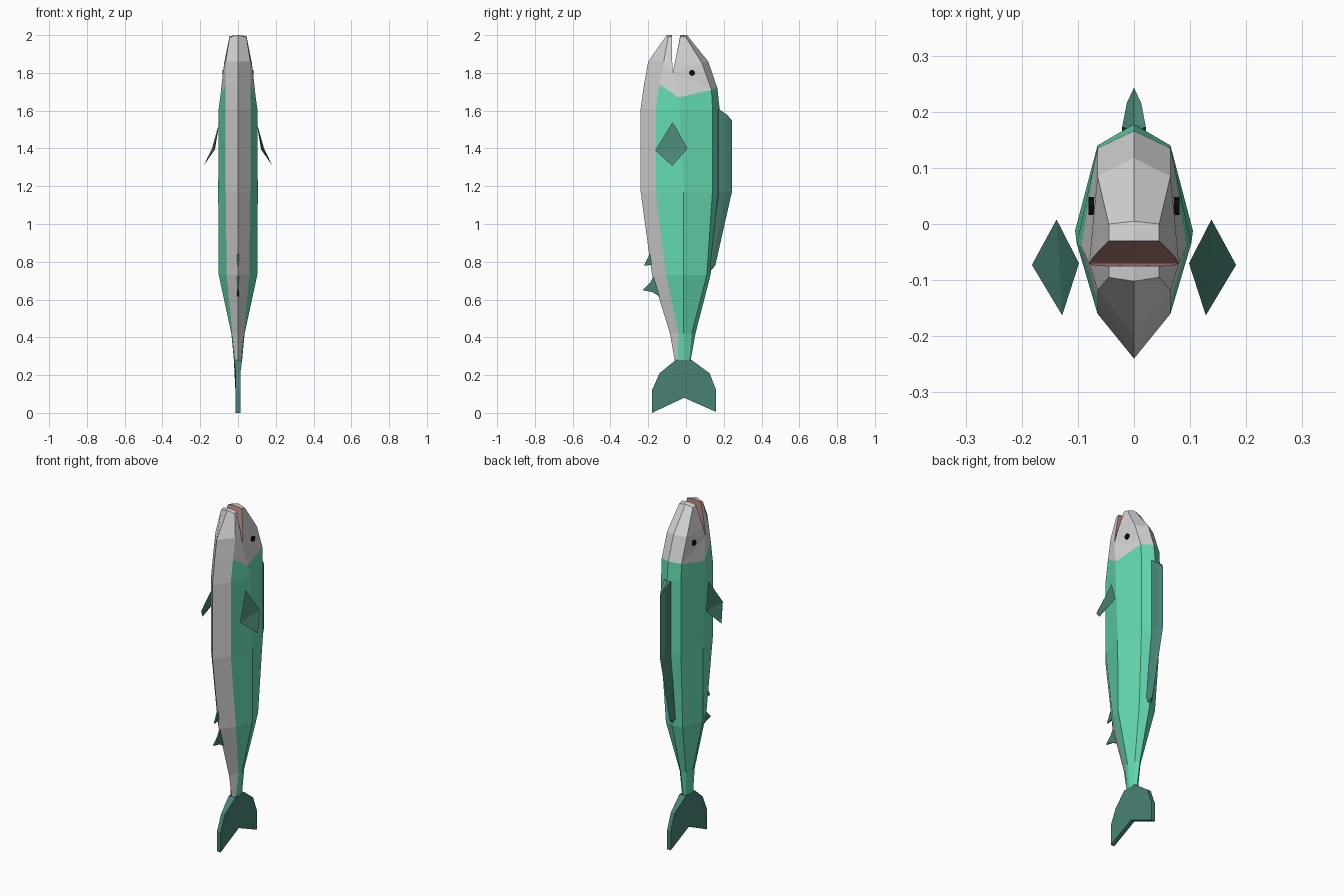
import bpy, bmesh, math
from mathutils import Matrix

if "Cube" in bpy.data.objects:
    bpy.data.objects.remove(bpy.data.objects["Cube"], do_unlink=True)


def material(name, rgb):
    m = bpy.data.materials.new(name)
    m.use_nodes = True
    m.diffuse_color = (*rgb, 1)
    m.node_tree.nodes["Principled BSDF"].inputs["Base Color"].default_value = (*rgb, 1)
    return m


green = material("sea green", (0.127, 0.70, 0.43))
grey = material("pale grey", (0.66, 0.66, 0.66))
teal = material("dark teal", (0.065, 0.225, 0.18))
pink = material("mouth pink", (0.50, 0.25, 0.21))
black = material("eye black", (0.004, 0.004, 0.004))


def finish(name, bm, mats):
    bmesh.ops.recalc_face_normals(bm, faces=bm.faces[:])
    mesh = bpy.data.meshes.new(name)
    bm.to_mesh(mesh)
    bm.free()
    for m in mats:
        mesh.materials.append(m)
    ob = bpy.data.objects.new(name, mesh)
    bpy.context.collection.objects.link(ob)
    return ob


def mirror_x(bm):
    geom = bm.verts[:] + bm.edges[:] + bm.faces[:]
    bmesh.ops.mirror(bm, geom=geom, axis='X', merge_dist=0.0005)
    bmesh.ops.remove_doubles(bm, verts=bm.verts[:], dist=0.0005)


# Body and head: half is built on +x, then mirrored
bm = bmesh.new()
V = lambda x, y, z: bm.verts.new((x, y, z))


def face(mat, *vs):
    bm.faces.new(vs).material_index = mat


GREEN, GREY, PINK = 0, 1, 2
# z, keel y, belly (x, y), flank (x, y), shoulder (x, y), ridge y
sections = [
    (0.28, -0.06, (0.016, -0.045), (0.022, -0.012), (0.014, 0.018), 0.025),
    (0.42, -0.085, (0.030, -0.038), (0.035, -0.012), (0.020, 0.030), 0.050),
    (0.73, -0.18, (0.060, -0.105), (0.102, -0.012), (0.055, 0.110), 0.130),
    (1.17, -0.24, (0.065, -0.16), (0.105, -0.012), (0.065, 0.140), 0.178),
    (1.61, -0.24, (0.065, -0.16), (0.102, -0.035), (0.065, 0.140), 0.178),
]
rings = []
for z, k, b, m, s, r in sections:
    rings.append([V(0, k, z), V(*b, z), V(*m, z), V(*s, z), V(0, r, z)])
neck = [V(0, -0.222, 1.74), V(0.065, -0.14, 1.74), V(0.094, -0.04, 1.67),
        V(0.065, 0.135, 1.71), V(0, 0.166, 1.72)]
rings.append(neck)
for lo, hi in zip(rings, rings[1:]):
    for i in range(4):
        face(GREY if i == 0 else GREEN, lo[i], lo[i + 1], hi[i + 1], hi[i])
face(GREEN, *rings[0])

# Upper and lower jaw, split at the mouth corner
K, B, M, S, R = neck
corner, corner_c = V(0.08, -0.07, 1.80), V(0, -0.07, 1.80)
u1, s1, r1, u1c = V(0.072, -0.058, 1.86), V(0.065, 0.085, 1.85), V(0, 0.118, 1.86), V(0, -0.058, 1.86)
u2, s2, r2, u2c = V(0.045, -0.03, 1.995), V(0.045, 0.0, 1.988), V(0, 0.005, 2.0), V(0, -0.03, 2.0)
l1, b1, k1, l1c = V(0.071, -0.073, 1.86), V(0.065, -0.118, 1.86), V(0, -0.20, 1.86), V(0, -0.073, 1.86)
l2, b2, k2, l2c = V(0.045, -0.075, 1.995), V(0.045, -0.095, 1.988), V(0, -0.102, 2.0), V(0, -0.075, 2.0)
for f in [(S, s1, r1, R), (M, corner, S), (corner, u1, s1), (corner, s1, S),
          (u1, u2, s2, s1), (s1, s2, r2, r1), (u2, u2c, r2, s2),
          (K, B, b1, k1), (M, B, corner), (B, b1, corner), (b1, l1, corner),
          (b1, b2, l2, l1), (k1, k2, b2, b1), (l2, l2c, k2, b2)]:
    face(GREY, *f)
for f in [(corner, corner_c, u1c, u1), (u1, u1c, u2c, u2),
          (corner, l1, l1c, corner_c), (l1, l2, l2c, l1c)]:
    face(PINK, *f)
mirror_x(bm)
finish("body", bm, [green, grey, pink])


# Flat fins cut from a side outline of (y, z) points
def plate_fin(name, outline, half, root_half=None, root_z=9):
    bm = bmesh.new()
    sides = []
    for sx in (-1, 1):
        sides.append([bm.verts.new((sx * (root_half if z >= root_z else half), y, z))
                      for y, z in outline])
    n = len(outline)
    for s in sides:
        bm.faces.new(s)
    for i in range(n):
        j = (i + 1) % n
        bm.faces.new((sides[0][i], sides[0][j], sides[1][j], sides[1][i]))
    return finish(name, bm, [teal])


plate_fin("tail_fin", [(-0.055, 0.28), (0.03, 0.28), (0.125, 0.21), (0.16, 0.12), (0.16, 0.005),
                       (-0.01, 0.08), (-0.18, 0.0), (-0.18, 0.12), (-0.14, 0.21)],
          0.012, 0.022, 0.27)
plate_fin("upper_belly_fin", [(-0.18, 0.85), (-0.195, 0.835), (-0.222, 0.78), (-0.16, 0.785)], 0.004)
plate_fin("lower_belly_fin", [(-0.165, 0.735), (-0.19, 0.69), (-0.23, 0.65), (-0.18, 0.64),
                              (-0.13, 0.61), (-0.12, 0.70)], 0.004)

# Back fin: ridge-shaped section swept along the back
bm = bmesh.new()
fin = []
for z_root, root, z_mid, mid, z_tip, tip in [(0.73, 0.110, 0.75, 0.125, 0.78, 0.155),
                                             (1.17, 0.165, 1.17, 0.215, 1.17, 0.243),
                                             (1.61, 0.165, 1.58, 0.215, 1.55, 0.243)]:
    fin.append([bm.verts.new(p) for p in [(0, root, z_root), (0.021, root + 0.008, z_root),
                                          (0.013, mid, z_mid), (0, tip, z_tip)]])
for lo, hi in zip(fin, fin[1:]):
    for i in range(3):
        bm.faces.new((lo[i], lo[i + 1], hi[i + 1], hi[i]))
bm.faces.new(fin[0])
bm.faces.new(fin[-1])
mirror_x(bm)
finish("back_fin", bm, [teal])

# Paired side fins and eyes
for side, sx in (("left", 1), ("right", -1)):
    bm = bmesh.new()
    top, back, tip, front = [bm.verts.new((sx * x, y, z)) for x, y, z in
                             [(0.098, -0.07, 1.54), (0.138, 0.008, 1.40),
                              (0.182, -0.073, 1.308), (0.128, -0.163, 1.39)]]
    inner = bm.verts.new((sx * 0.122, -0.075, 1.395))
    for a, b in ((top, back), (back, tip), (tip, front), (front, top)):
        bm.faces.new((a, b, inner))
    bm.faces.new((top, back, front))
    bm.faces.new((back, tip, front))
    finish(side + "_side_fin", bm, [teal])

    bm = bmesh.new()
    place = Matrix.Translation((sx * 0.076, 0.032, 1.80)) @ Matrix.Rotation(math.pi / 2, 4, 'Y')
    bmesh.ops.create_cone(bm, cap_ends=True, segments=8, radius1=0.016, radius2=0.016,
                          depth=0.0095, matrix=place)
    finish(side + "_eye", bm, [black])
